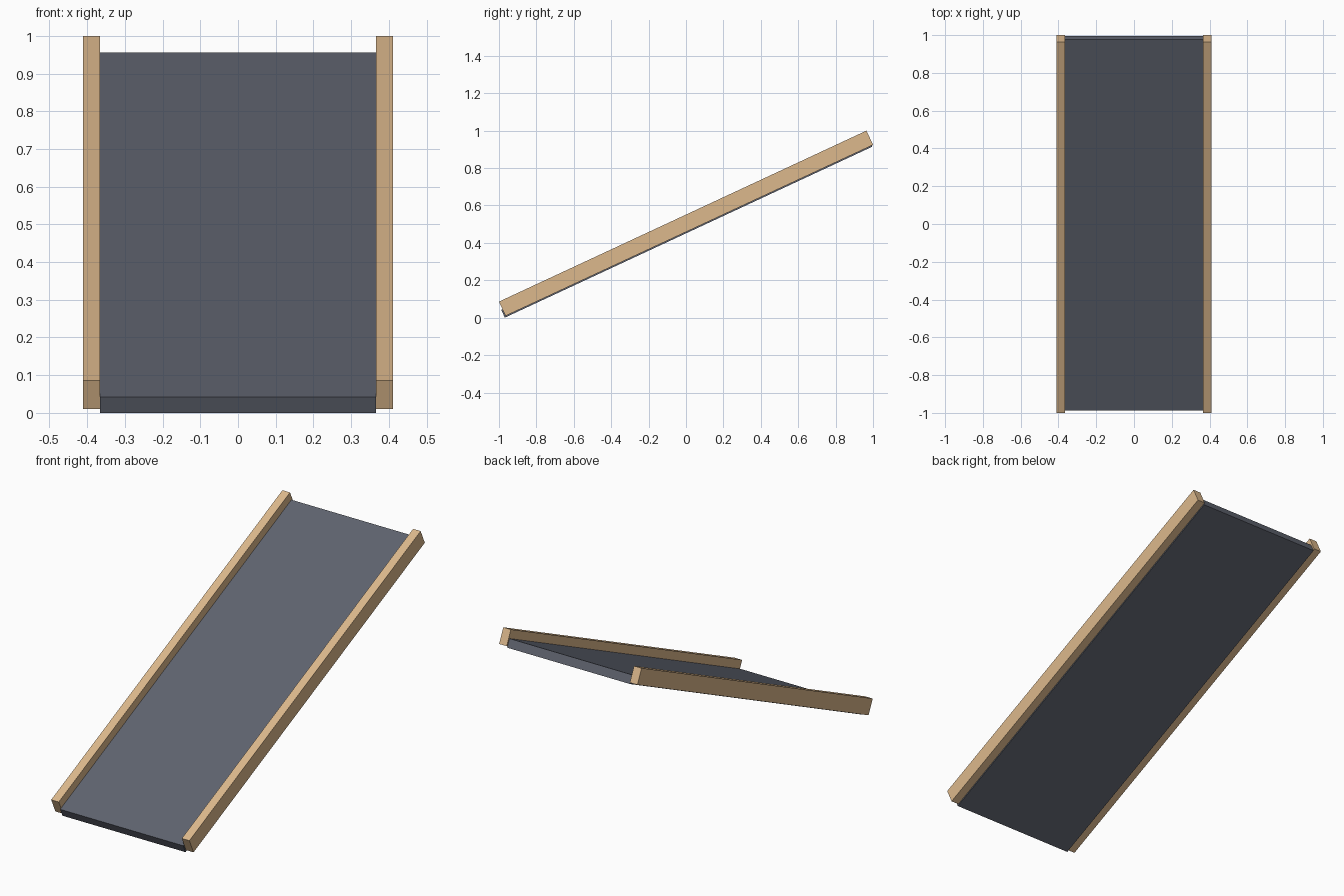
import bpy
import bmesh
from math import radians, sin, cos

default = bpy.data.objects.get("Cube")
if default:
    bpy.data.objects.remove(default, do_unlink=True)

SLOPE = radians(24.95)
LENGTH = 2.167


def material(name, rgb):
    mat = bpy.data.materials.new(name)
    mat.use_nodes = True
    colour = (*rgb, 1.0)
    mat.diffuse_color = colour
    mat.node_tree.nodes["Principled BSDF"].inputs["Base Color"].default_value = colour
    return mat


def sloped_plank(name, x_min, x_max, front_y, front_z, thickness, mat):
    """Plank running uphill along +y from its upper front edge."""
    run, rise = LENGTH * cos(SLOPE), LENGTH * sin(SLOPE)
    drop_y, drop_z = thickness * sin(SLOPE), -thickness * cos(SLOPE)
    profile = [(front_y, front_z),
               (front_y + drop_y, front_z + drop_z),
               (front_y + run + drop_y, front_z + rise + drop_z),
               (front_y + run, front_z + rise)]
    bm = bmesh.new()
    side = bm.faces.new([bm.verts.new((x_min, y, z)) for y, z in profile])
    grown = bmesh.ops.extrude_face_region(bm, geom=[side])["geom"]
    moved = [v for v in grown if isinstance(v, bmesh.types.BMVert)]
    bmesh.ops.translate(bm, verts=moved, vec=(x_max - x_min, 0, 0))
    bmesh.ops.recalc_face_normals(bm, faces=bm.faces)
    mesh = bpy.data.meshes.new(name)
    bm.to_mesh(mesh)
    bm.free()
    mesh.materials.append(mat)
    obj = bpy.data.objects.new(name, mesh)
    bpy.context.collection.objects.link(obj)
    return obj


wood = material("light wood", (0.72, 0.485, 0.265))
slate = material("slate grey", (0.114, 0.125, 0.158))

# Ramp deck, set slightly lower than the rails
INNER, OUTER = 0.366, 0.411
sloped_plank("ramp_deck", -INNER, INNER, -0.988, 0.042, 0.046, slate)

# Side rails
sloped_plank("left_rail", INNER, OUTER, -1.0, 0.086, 0.084, wood)
sloped_plank("right_rail", -OUTER, -INNER, -1.0, 0.086, 0.084, wood)
